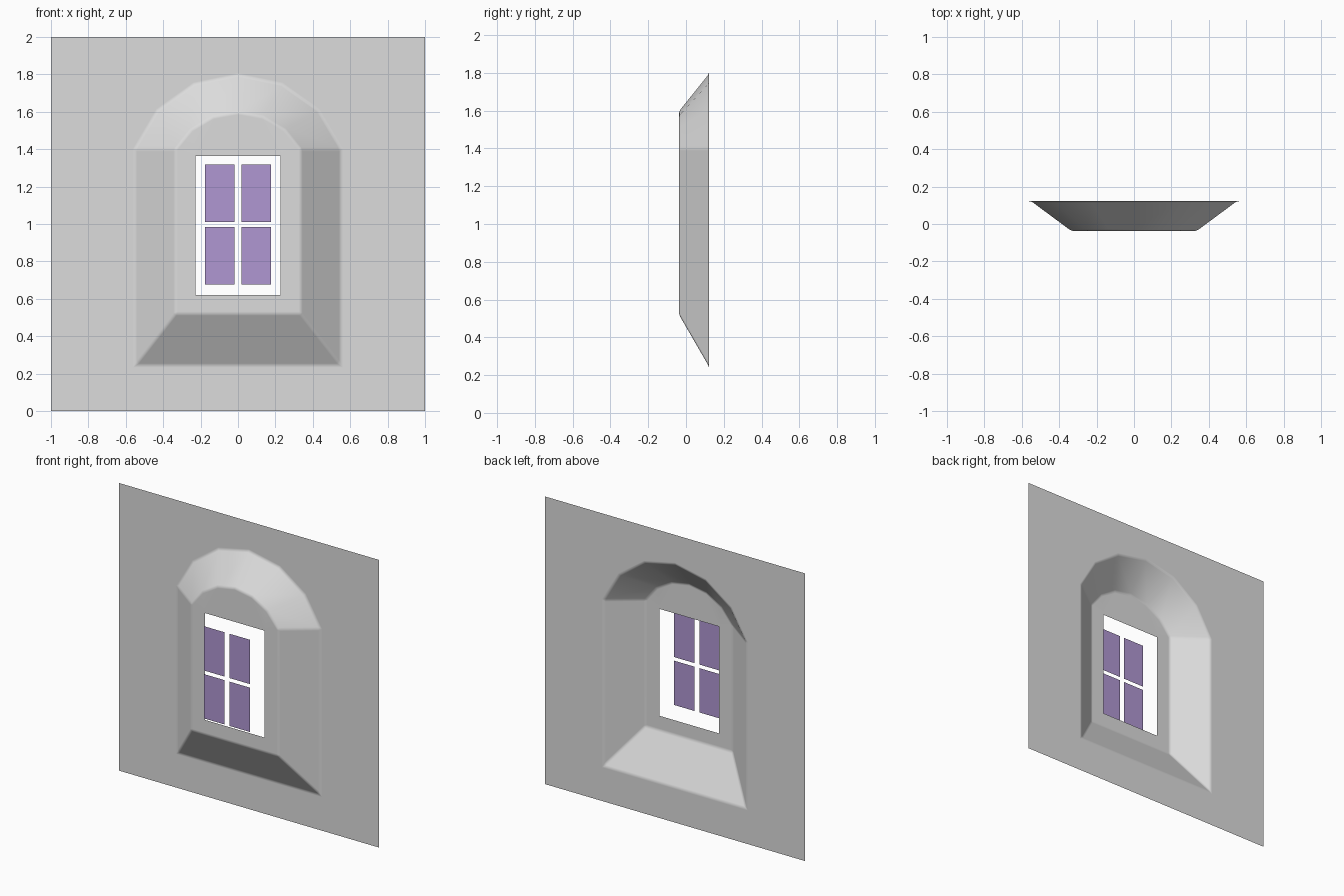
import bpy
import bmesh
import math
from mathutils import Vector

cube = bpy.data.objects.get("Cube")
if cube:
    bpy.data.objects.remove(cube, do_unlink=True)

WALL_Y, FACE_Y, PANE_Y = 0.122, -0.037, -0.122


def material(name, rgb):
    mat = bpy.data.materials.new(name)
    mat.use_nodes = True
    mat.diffuse_color = (*rgb, 1)
    mat.node_tree.nodes["Principled BSDF"].inputs["Base Color"].default_value = (*rgb, 1)
    return mat


def make_object(name, bm, mat):
    mesh = bpy.data.meshes.new(name)
    bm.to_mesh(mesh)
    bm.free()
    mesh.materials.append(mat)
    obj = bpy.data.objects.new(name, mesh)
    bpy.context.collection.objects.link(obj)
    return obj


def rectangle(x0, x1, z0, z1):
    return [(x0, z0), (x1, z0), (x1, z1), (x0, z1)]


def arch(half, bottom, spring, top, segments=6):
    """Upright outline with a shallow circular head."""
    rise = top - spring
    radius = (half * half + rise * rise) / (2 * rise)
    sweep = math.atan2(half, radius - rise)
    points = [(-half, bottom), (half, bottom)]
    for i in range(segments + 1):
        a = sweep * (1 - 2 * i / segments)
        points.append((radius * math.sin(a), top - radius + radius * math.cos(a)))
    return points


def add_loop(bm, points, y):
    verts = [bm.verts.new((x, y, z)) for x, z in points]
    edges = [bm.edges.new((v, verts[(i + 1) % len(verts)])) for i, v in enumerate(verts)]
    return verts, edges


stone = material("grey plaster", (0.72, 0.72, 0.72))
glass = material("violet glass", (0.435, 0.31, 0.65))

# Wall sheet with a raised, splayed arch and a rectangular opening
bm = bmesh.new()
_, border = add_loop(bm, rectangle(-1, 1, 0, 2), WALL_Y)
outer, outer_edges = add_loop(bm, arch(0.55, 0.245, 1.4, 1.795), WALL_Y)
inner, inner_edges = add_loop(bm, arch(0.335, 0.52, 1.4, 1.597), FACE_Y)
_, opening = add_loop(bm, rectangle(-0.228, 0.228, 0.62, 1.363), FACE_Y)
front = Vector((0, -1, 0))
for edges in (border + outer_edges, inner_edges + opening):
    bmesh.ops.triangle_fill(bm, edges=edges, use_beauty=True, normal=front)
for i in range(len(outer)):
    j = (i + 1) % len(outer)
    bm.faces.new((outer[i], outer[j], inner[j], inner[i]))
bm.normal_update()
for face in bm.faces:
    if face.normal.y > 0:
        face.normal_flip()
bm.normal_update()

# Softened folds
folds = [e for e in bm.edges if len(e.link_faces) == 2
         and e.calc_face_angle() > math.radians(17)]
bmesh.ops.bevel(bm, geom=folds, offset=0.012, segments=2, profile=0.5,
                affect='EDGES', clamp_overlap=True)
for face in bm.faces:
    face.smooth = True
wall = make_object("arched_wall", bm, stone)
weighted = wall.modifiers.new("Even shading", 'WEIGHTED_NORMAL')
weighted.weight = 80

# Four flat panes in front of the opening
for side, x in (("right", -0.098), ("left", 0.098)):
    for level, z in (("lower", 0.831), ("upper", 1.164)):
        bm = bmesh.new()
        verts, _ = add_loop(bm, rectangle(x - 0.079, x + 0.079, z - 0.154, z + 0.154), PANE_Y)
        bm.faces.new(verts)
        make_object(f"{level}_{side}_pane", bm, glass)
